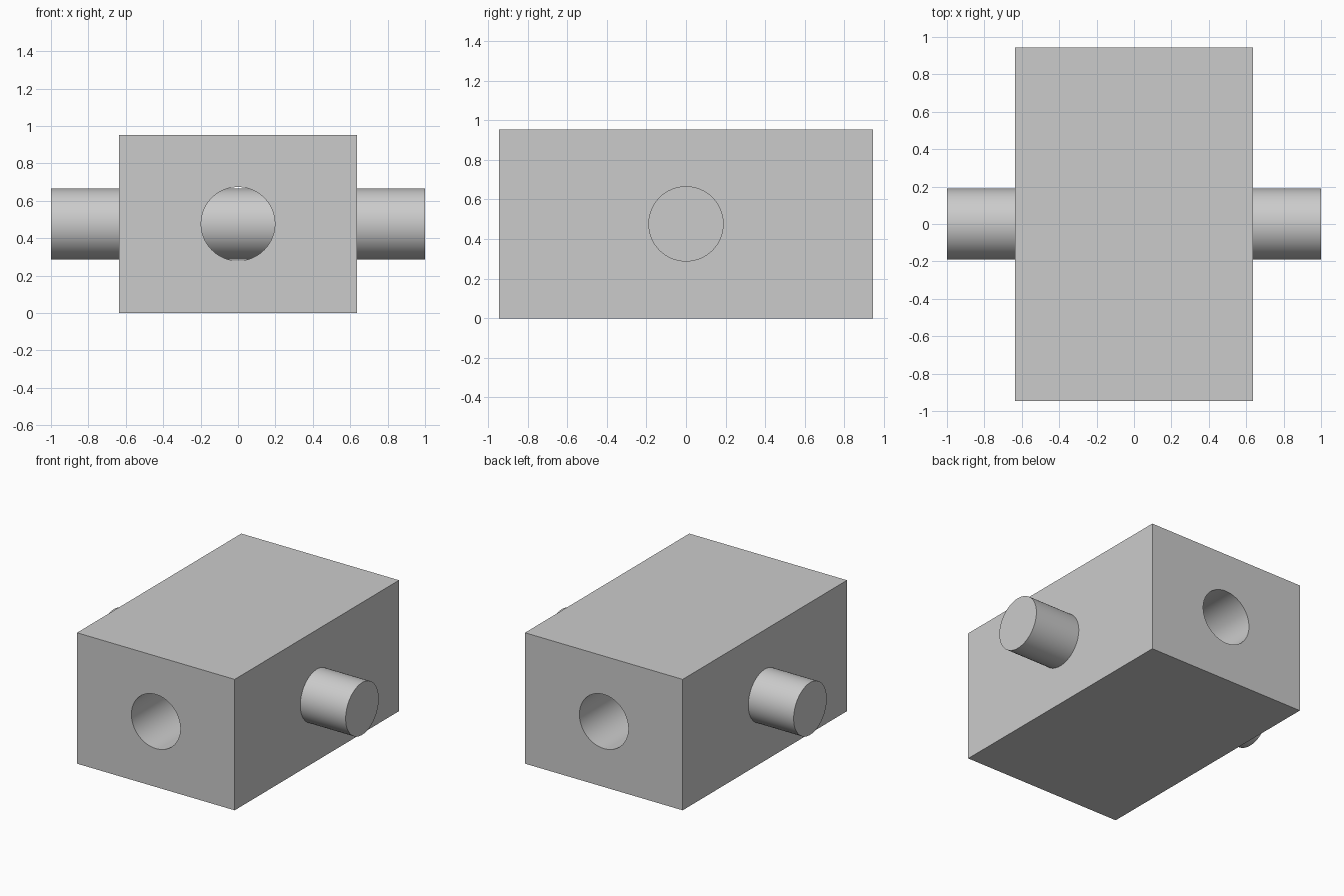
import bpy
from math import pi, radians

if "Cube" in bpy.data.objects:
    bpy.data.objects.remove(bpy.data.objects["Cube"], do_unlink=True)

WIDTH, DEPTH, HEIGHT = 1.27, 1.89, 0.953
CENTRE = (0, 0, HEIGHT / 2)

grey = bpy.data.materials.new("plain_grey")
grey.use_nodes = True
colour = (0.6, 0.6, 0.6, 1)
grey.diffuse_color = colour
grey.node_tree.nodes["Principled BSDF"].inputs["Base Color"].default_value = colour


def cylinder(name, radius, length, rotation):
    bpy.ops.mesh.primitive_cylinder_add(vertices=96, radius=radius, depth=length,
                                        location=CENTRE, rotation=rotation)
    obj = bpy.context.object
    obj.name = name
    obj.data.materials.append(grey)
    return obj


def select_only(obj):
    bpy.ops.object.select_all(action="DESELECT")
    obj.select_set(True)
    bpy.context.view_layer.objects.active = obj


# Block with a bore running front to back
bore = cylinder("bore_cutter", 0.197, DEPTH + 0.2, (pi / 2, 0, 0))
bore.hide_render = True
bpy.ops.mesh.primitive_cube_add(size=1, location=CENTRE)
block = bpy.context.object
block.name = "block"
block.scale = (WIDTH, DEPTH, HEIGHT)
block.data.materials.append(grey)
select_only(block)
bpy.ops.object.transform_apply(location=False, rotation=False, scale=True)
cut = block.modifiers.new("bore", "BOOLEAN")
cut.operation = "DIFFERENCE"
cut.solver = "EXACT"
cut.object = bore
bpy.ops.object.modifier_apply(modifier=cut.name)
bpy.data.objects.remove(bore, do_unlink=True)

# Rod passing side to side through the block and across the bore
rod = cylinder("cross_rod", 0.19, 2.0, (0, pi / 2, 0))

for obj in (block, rod):
    select_only(obj)
    bpy.ops.object.shade_smooth_by_angle(angle=radians(30))
